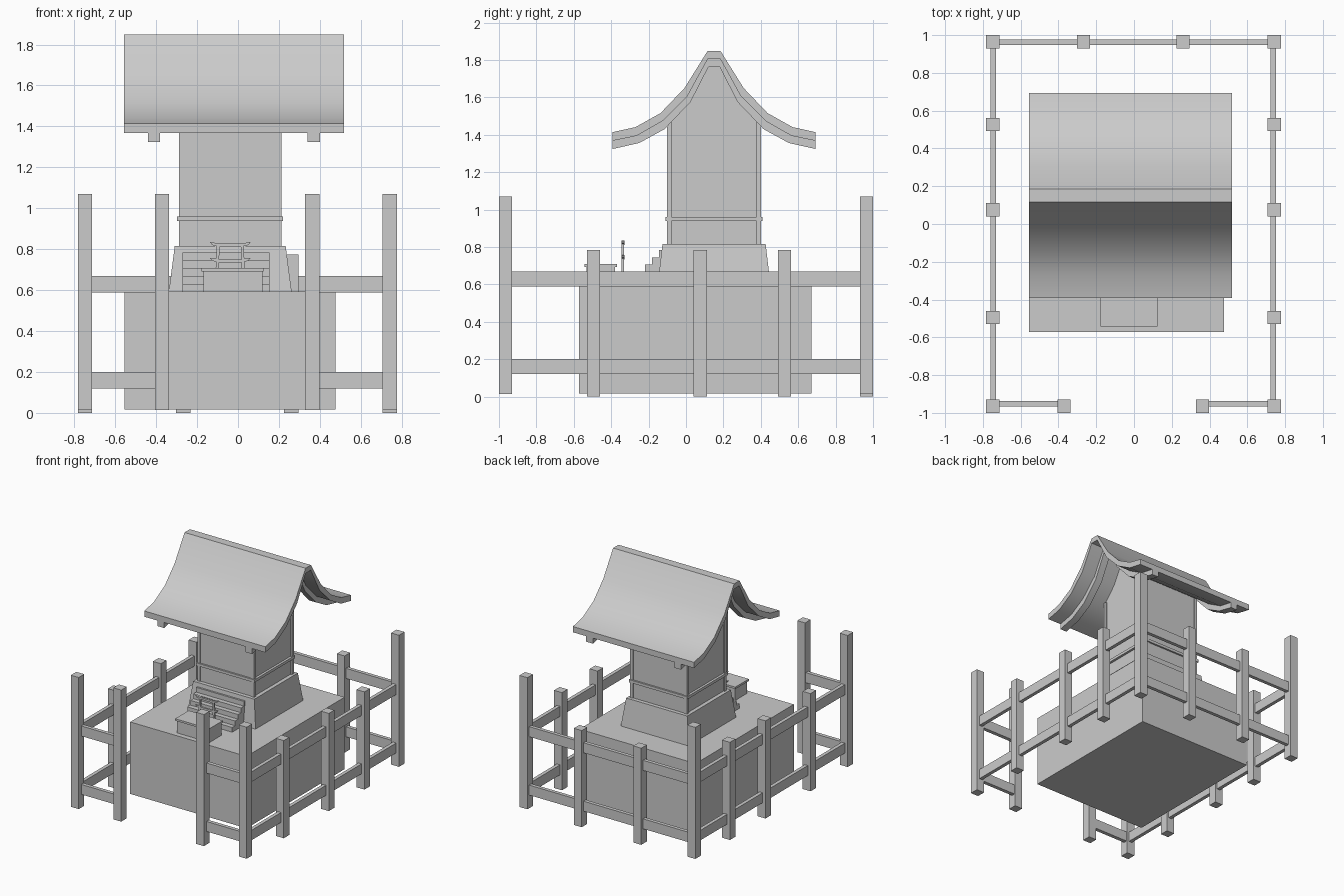
import bpy, bmesh

if "Cube" in bpy.data.objects:
    bpy.data.objects.remove(bpy.data.objects["Cube"])


def make(name, verts, faces):
    me = bpy.data.meshes.new(name)
    me.from_pydata(verts, [], faces)
    bm = bmesh.new()
    bm.from_mesh(me)
    bmesh.ops.recalc_face_normals(bm, faces=bm.faces)
    bm.to_mesh(me)
    bm.free()
    ob = bpy.data.objects.new(name, me)
    bpy.context.collection.objects.link(ob)
    return ob


def frustum(name, low, high, z0, z1):
    """Box with bottom and top rectangles (x0, x1, y0, y1)."""
    v = []
    for (x0, x1, y0, y1), z in ((low, z0), (high, z1)):
        v += [(x0, y0, z), (x1, y0, z), (x1, y1, z), (x0, y1, z)]
    sides = [(i, (i + 1) % 4, (i + 1) % 4 + 4, i + 4) for i in range(4)]
    return make(name, v, [(3, 2, 1, 0), (4, 5, 6, 7)] + sides)


def box(name, x0, x1, y0, y1, z0, z1):
    return frustum(name, (x0, x1, y0, y1), (x0, x1, y0, y1), z0, z1)


def extrude_x(name, prof, x0, x1):
    """Extrude a closed (y, z) profile along x."""
    n = len(prof)
    v = [(x, y, z) for x in (x0, x1) for y, z in prof]
    sides = [(i, (i + 1) % n, (i + 1) % n + n, i + n) for i in range(n)]
    return make(name, v, [tuple(range(n)), tuple(range(n, 2 * n))] + sides)


def extrude_y(name, prof, y0, y1):
    """Extrude a closed (x, z) profile along y."""
    n = len(prof)
    v = [(x, y, z) for y in (y0, y1) for x, z in prof]
    sides = [(i, (i + 1) % n, (i + 1) % n + n, i + n) for i in range(n)]
    return make(name, v, [tuple(range(n)), tuple(range(n, 2 * n))] + sides)


def post(name, x, y, z0, z1, w=0.035):
    return box(name, x - w, x + w, y - w, y + w, z0, z1)


# fence posts
for sx in (-1, 1):
    cx = sx * 0.745 - 0.003
    for y in (-0.965, 0.965):
        post("corner_post", cx, y, 0.015, 1.07)
    post("gate_post", sx * 0.367 - 0.004, -0.965, 0.015, 1.07)
    for y in (-0.495, 0.076, 0.527):
        post("side_post", cx, y, 0, 0.783)
    post("back_post", sx * 0.264 - 0.004, 0.965, 0, 0.775)

# fence rails
for z0, z1 in ((0.12, 0.2), (0.588, 0.669)):
    for sx in (-1, 1):
        cx = sx * 0.741 - 0.003
        box("side_rail", cx - 0.0145, cx + 0.0145, -0.965, 0.965, z0, z1)
        a, b = sorted((sx * 0.745, sx * 0.37))
        box("front_rail", a - 0.003, b - 0.003, -0.967, -0.937, z0, z1)
    box("back_rail", -0.745, 0.745, 0.948, 0.977, z0, z1)

# plinth and battered foundation
BASE = 0.593
CX, CY = -0.038, 0.15
box("plinth", -0.555, 0.477, -0.573, 0.67, 0.016, BASE)
frustum("foundation", (CX - 0.3, CX + 0.3, CY - 0.302, CY + 0.302),
        (CX - 0.271, CX + 0.271, CY - 0.276, CY + 0.276), BASE, 0.815)

# stairs
prof = [(-0.1, BASE)]
for i in range(5):
    y, z = -0.293 + 0.0372 * i, BASE + 0.038 * i
    prof += [(y, z), (y, z + 0.038)]
prof.append((-0.1, prof[-1][1]))
extrude_x("stairs", prof, CX - 0.232, CX + 0.192)

# roof half profiles (offset from ridge, height)
RY = 0.15
TOP = [(0.543, 1.414), (0.42, 1.441), (0.286, 1.516), (0.158, 1.65), (0.034, 1.849)]
MID = [(0.543, 1.368), (0.415, 1.394), (0.276, 1.473), (0.142, 1.607), (0.032, 1.808)]
LOW = [(0.543, 1.324), (0.4, 1.356), (0.265, 1.43), (0.126, 1.575), (0.03, 1.762)]


def arch(half):
    return [(RY - d, z) for d, z in half] + [(RY + d, z) for d, z in reversed(half)]


def smooth(ob):
    bpy.ops.object.select_all(action='DESELECT')
    ob.select_set(True)
    bpy.context.view_layer.objects.active = ob
    bpy.ops.object.shade_smooth_by_angle(angle=0.55)


smooth(extrude_x("roof", arch(TOP) + arch(MID)[::-1], -0.556, 0.518))
for x in (-0.411, 0.37):
    smooth(extrude_x("roof_rib", arch(MID) + arch(LOW)[::-1], x - 0.03, x + 0.03))

# hall walls with gables, corner pillars and waist band
gable = [(-0.095, 0.815), (-0.095, 1.495), (0.008, 1.607), (0.118, 1.808),
         (0.182, 1.808), (0.292, 1.607), (0.395, 1.495), (0.395, 0.815)]
extrude_x("hall_walls", gable, CX - 0.24, CX + 0.24)
for sx in (-1, 1):
    for sy in (-1, 1):
        post("hall_pillar", CX + sx * 0.239, CY + sy * 0.239, 0.815, 1.49, 0.0125)
box("waist_band", CX - 0.259, CX + 0.259, CY - 0.259, CY + 0.259, 0.938, 0.96)

# offering table
box("table_body", -0.168, 0.12, -0.532, -0.38, BASE, 0.692)
box("table_top", -0.178, 0.125, -0.542, -0.37, 0.692, 0.708)

# small gate: splayed pillars and two upswept beams
GX, GY = -0.038, -0.338
for z in (0.815, 0.738):
    w = 0.1
    beam = [(-w, 0.02), (-0.05, 0.012), (0.05, 0.012), (w, 0.02),
            (w - 0.012, 0.005), (0.05, -0.004), (-0.05, -0.004), (-w + 0.012, 0.005)]
    extrude_y("gate_beam", [(GX + x, z + d) for x, d in beam], GY - 0.008, GY + 0.008)
for s in (-1, 1):
    leg = [(0.076, BASE), (0.06, BASE), (0.052, 0.815), (0.066, 0.815)]
    extrude_y("gate_pillar", [(GX + s * x, z) for x, z in leg], GY - 0.007, GY + 0.007)
